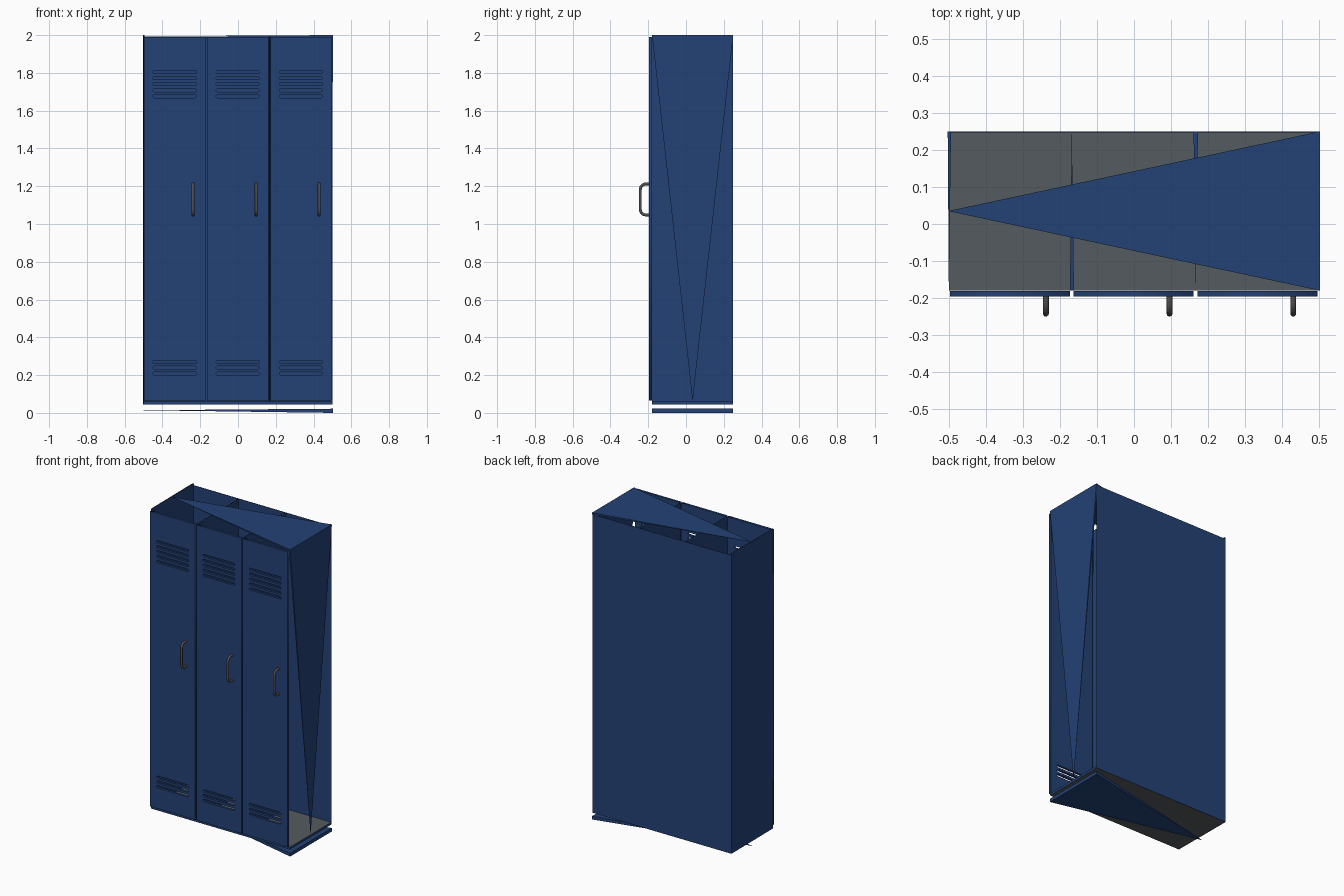
import bpy
import bmesh
from math import sin, cos, pi
from mathutils import Vector

cube = bpy.data.objects.get("Cube")
if cube:
    bpy.data.objects.remove(cube, do_unlink=True)


def material(name, rgb):
    m = bpy.data.materials.new(name)
    m.use_nodes = True
    col = (*rgb, 1.0)
    m.diffuse_color = col
    bsdf = next(n for n in m.node_tree.nodes if n.type == 'BSDF_PRINCIPLED')
    bsdf.inputs["Base Color"].default_value = col
    return m


BLUE = material("locker_blue", (0.017, 0.054, 0.18))
FLOOR = material("floor_grey", (0.09, 0.105, 0.115))
METAL = material("handle_grey", (0.08, 0.08, 0.08))


def add_mesh(name, mesh, *mats):
    mesh.materials.clear()
    for m in mats:
        mesh.materials.append(m)
    ob = bpy.data.objects.new(name, mesh)
    bpy.context.collection.objects.link(ob)
    return ob


def hull(name, points, *mats):
    """Convex solid around a handful of corner points."""
    bm = bmesh.new()
    for p in points:
        bm.verts.new(p)
    bmesh.ops.convex_hull(bm, input=bm.verts)
    bmesh.ops.dissolve_limit(bm, angle_limit=0.001, verts=bm.verts, edges=bm.edges)
    bmesh.ops.recalc_face_normals(bm, faces=bm.faces)
    mesh = bpy.data.meshes.new(name)
    bm.to_mesh(mesh)
    bm.free()
    return add_mesh(name, mesh, *mats)


def box(name, xs, ys, zs, *mats):
    return hull(name, [(x, y, z) for x in xs for y in ys for z in zs], *mats)


def upright(name, outline, z0, z1):
    """Vertical panel from a plan outline."""
    return hull(name, [(x, y, z) for x, y in outline for z in (z0, z1)], BLUE)


def curve_mesh(name, splines, mat, **settings):
    """Turn poly splines (points, cyclic) into a mesh object."""
    cu = bpy.data.curves.new(name + "_curve", 'CURVE')
    for key, value in settings.items():
        setattr(cu, key, value)
    for pts, cyclic in splines:
        s = cu.splines.new('POLY')
        s.points.add(len(pts) - 1)
        for sp, p in zip(s.points, pts):
            sp.co = (*p, 1.0)
        s.use_cyclic_u = cyclic
    tmp = bpy.data.objects.new(name + "_curve", cu)
    bpy.context.collection.objects.link(tmp)
    dg = bpy.context.evaluated_depsgraph_get()
    mesh = bpy.data.meshes.new_from_object(tmp.evaluated_get(dg))
    bpy.data.objects.remove(tmp, do_unlink=True)
    mesh.name = name
    return add_mesh(name, mesh, mat)


def arc(cx, cy, r, a0, a1, n):
    return [(cx + r * cos(a0 + (a1 - a0) * i / n), cy + r * sin(a0 + (a1 - a0) * i / n))
            for i in range(n + 1)]


def slot(x0, x1, z, r):
    pts = arc(x1 - r, z, r, -pi / 2, pi / 2, 6) + arc(x0 + r, z, r, pi / 2, 3 * pi / 2, 6)
    return [(x, y, 0) for x, y in pts]


# Main dimensions
FRONT, BACK, MID, BASE, TOP = -0.18, 0.25, 0.035, 0.045, 1.99

# Floor slab, grey with blue rim
floor = box("floor", (-0.5, 0.5), (FRONT, BACK), (BASE, 0.06), FLOOR, BLUE)
for f in floor.data.polygons:
    f.material_index = 0 if abs(f.normal.z) > 0.5 else 1

# Back panel, left wall and tapered partitions
box("back_panel", (-0.5, 0.5), (BACK - 0.003, BACK), (BASE, TOP), BLUE)
upright("side_wall", [(-0.503, BACK), (-0.494, BACK), (-0.5, FRONT)], BASE, 2.0)
upright("partition_a", [(-0.173, FRONT), (-0.162, FRONT), (-0.168, BACK)], 0.06, TOP)
upright("partition_b", [(0.161, BACK), (0.173, BACK), (0.165, FRONT)], 0.06, TOP)

# Triangular wedge panels: open side, top and plinth
hull("side_wedge", [(x, y, 2.0) for x in (0.492, 0.502) for y in (FRONT, BACK)]
     + [(0.499, MID, 0.06)], BLUE)
for name, z0, z1, tip in (("top_wedge", 1.988, 2.0, 1.994), ("plinth_wedge", 0.0, 0.022, 0.014)):
    hull(name, [(0.502, y, z) for y in (FRONT, BACK) for z in (z0, z1)]
         + [(-0.502, MID, tip)], BLUE)

# Doors with vent slots, each with a bent bar handle
for i in range(3):
    cx = (i - 1) * 0.334 - 0.001
    x0, x1 = cx - 0.162, cx + 0.162
    splines = [([(x0, 0.065, 0), (x1, 0.065, 0), (x1, TOP, 0), (x0, TOP, 0)], True)]
    heights = [1.804 - 0.032 * k for k in range(5)] + [0.27 - 0.031 * k for k in range(3)]
    splines += [(slot(cx - 0.115, cx + 0.115, z, 0.008), True) for z in heights]
    door = curve_mesh(f"door_{i + 1}", splines, BLUE, dimensions='2D',
                      fill_mode='BOTH', extrude=0.0075)
    door.rotation_euler.x = pi / 2
    door.location.y = FRONT - 0.0078

    bar = [(-0.19, 1.212)] + arc(-0.212, 1.182, 0.03, pi / 2, pi, 6)
    bar += arc(-0.212, 1.078, 0.03, pi, 3 * pi / 2, 6) + [(-0.19, 1.048)]
    path = [(cx + 0.097, y, z) for y, z in bar]
    handle = curve_mesh(f"handle_{i + 1}", [(path, False)], METAL, dimensions='3D',
                        bevel_depth=0.008, bevel_resolution=3, use_fill_caps=True)
    for f in handle.data.polygons:
        f.use_smooth = True
